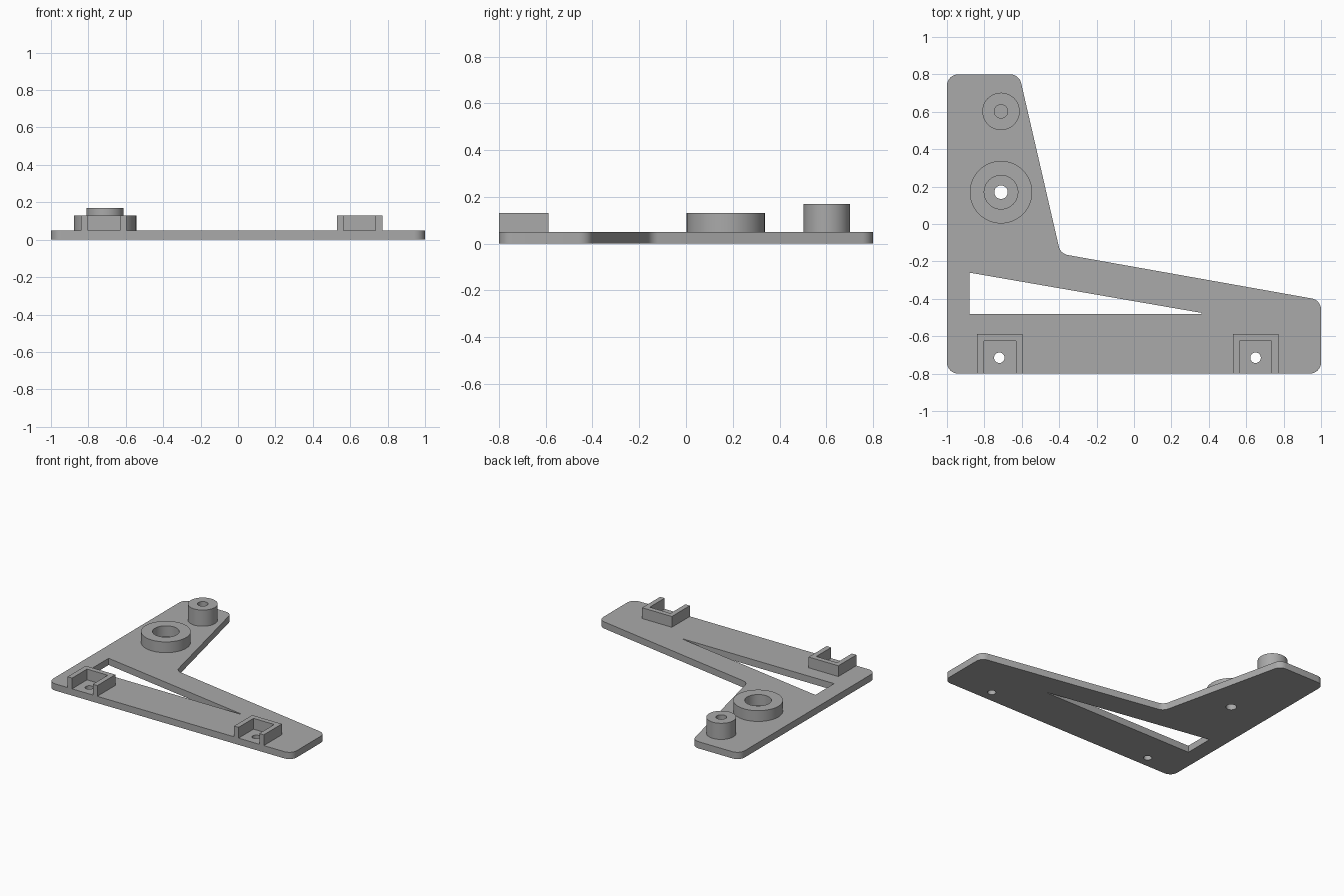
import bpy, bmesh, math
from mathutils import Vector

if "Cube" in bpy.data.objects:
    bpy.data.objects.remove(bpy.data.objects["Cube"])

grey = bpy.data.materials.new("grey plastic")
grey.diffuse_color = (0.4, 0.4, 0.4, 1)
grey.use_nodes = True
grey.node_tree.nodes["Principled BSDF"].inputs["Base Color"].default_value = grey.diffuse_color

PLATE = 0.05      # plate thickness
RIM = 0.13        # top of ring and brackets
POST = 0.17       # top of tall post


def circle(x, y, r, n=48):
    return [(x + r * math.cos(2 * math.pi * i / n),
             y + r * math.sin(2 * math.pi * i / n)) for i in range(n)]


def rounded(points, r, steps=8):
    """Replace each corner of a polygon with an arc of radius r."""
    out = []
    for i, p in enumerate(points):
        p = Vector(p)
        a = (Vector(points[i - 1]) - p).normalized()
        b = (Vector(points[(i + 1) % len(points)]) - p).normalized()
        half = a.angle(b) / 2
        centre = p + (a + b).normalized() * (r / math.sin(half))
        start = p + a * (r / math.tan(half)) - centre
        end = p + b * (r / math.tan(half)) - centre
        sweep = start.angle_signed(end)      # clockwise positive
        t0 = math.atan2(start.y, start.x)
        for k in range(steps + 1):
            t = t0 - sweep * k / steps
            out.append((centre.x + r * math.cos(t), centre.y + r * math.sin(t)))
    return out


def prism(name, loops, z0, z1):
    """Extrude an outline (first loop) with holes (other loops) from z0 to z1."""
    curve = bpy.data.curves.new(name, 'CURVE')
    curve.dimensions = '2D'
    curve.fill_mode = 'BOTH'
    curve.extrude = (z1 - z0) / 2
    for loop in loops:
        s = curve.splines.new('POLY')
        s.points.add(len(loop) - 1)
        for pt, (x, y) in zip(s.points, loop):
            pt.co = (x, y, 0, 1)
        s.use_cyclic_u = True
    temp = bpy.data.objects.new(name + "_curve", curve)
    bpy.context.collection.objects.link(temp)
    bpy.context.view_layer.update()
    dg = bpy.context.evaluated_depsgraph_get()
    mesh = bpy.data.meshes.new_from_object(temp.evaluated_get(dg))
    bpy.data.objects.remove(temp)
    bpy.data.curves.remove(curve)

    bm = bmesh.new()
    bm.from_mesh(mesh)
    bmesh.ops.remove_doubles(bm, verts=bm.verts, dist=1e-5)
    bmesh.ops.translate(bm, verts=bm.verts, vec=(0, 0, (z0 + z1) / 2))
    bmesh.ops.recalc_face_normals(bm, faces=bm.faces)
    bm.to_mesh(mesh)
    bm.free()
    mesh.materials.clear()
    mesh.materials.append(grey)

    obj = bpy.data.objects.new(name, mesh)
    bpy.context.collection.objects.link(obj)
    bpy.ops.object.select_all(action='DESELECT')
    obj.select_set(True)
    bpy.context.view_layer.objects.active = obj
    bpy.ops.object.shade_smooth_by_angle(angle=math.radians(30))
    return obj


# L-shaped base plate with triangular window and screw holes
outline = rounded([(-1, -0.8), (1, -0.8), (1, -0.407), (-0.393, -0.159),
                   (-0.614, 0.8), (-1, 0.8)], 0.06)
window = [(-0.88, -0.26), (-0.88, -0.48), (0.36, -0.48), (0.36, -0.475)]
prism("base_plate", [outline, window, circle(-0.711, 0.17, 0.036),
                     circle(-0.72, -0.715, 0.028), circle(0.65, -0.715, 0.028)],
      0, PLATE)

# Bearing ring and tall post
prism("bearing_ring", [circle(-0.711, 0.17, 0.167, 64), circle(-0.711, 0.17, 0.09)],
      PLATE, RIM)
prism("tall_post", [circle(-0.711, 0.602, 0.1), circle(-0.711, 0.602, 0.036)],
      PLATE, POST)

# U-shaped brackets, open towards the front
for name, x in (("left_bracket", -0.717), ("right_bracket", 0.65)):
    o, i = 0.122, 0.085
    prism(name, [[(x - o, -0.8), (x - i, -0.8), (x - i, -0.625), (x + i, -0.625),
                  (x + i, -0.8), (x + o, -0.8), (x + o, -0.588), (x - o, -0.588)]],
          PLATE, RIM)
